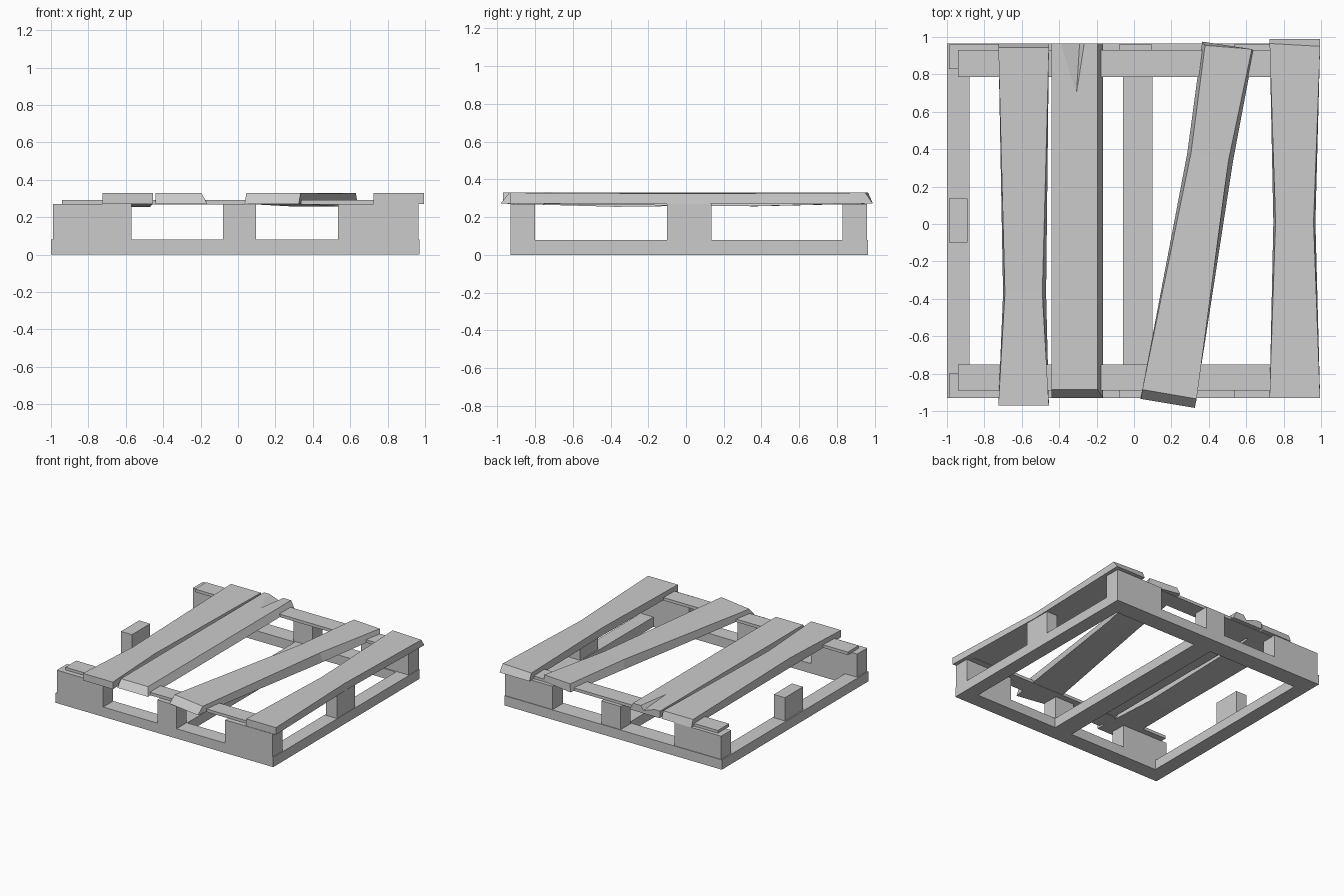
import bpy, bmesh


def mesh_object(name, verts, faces):
    me = bpy.data.meshes.new(name)
    me.from_pydata(verts, [], faces)
    bm = bmesh.new()
    bm.from_mesh(me)
    bmesh.ops.recalc_face_normals(bm, faces=bm.faces)
    bm.to_mesh(me)
    bm.free()
    ob = bpy.data.objects.new(name, me)
    bpy.context.collection.objects.link(ob)
    return ob


def loft(name, rings):
    """Skin a row of four-sided sections and cap both ends."""
    verts = [v for r in rings for v in r]
    n = len(rings)
    faces = [(0, 1, 2, 3), tuple(4 * (n - 1) + k for k in range(4))]
    for i in range(n - 1):
        for k in range(4):
            a, b = 4 * i + k, 4 * i + (k + 1) % 4
            faces.append((a, b, b + 4, a + 4))
    return mesh_object(name, verts, faces)


def box(name, x0, x1, y0, y1, z0, z1):
    return loft(name, [[(x0, y, z0), (x1, y, z0), (x1, y, z1), (x0, y, z1)]
                       for y in (y0, y1)])


def slat(name, sections):
    """Each section: bottom left xy, bottom right xy, top left xy, top right xy, bottom z, top z."""
    return loft(name, [[(*bl, zb), (*br, zb), (*tr, zt), (*tl, zt)]
                       for bl, br, tl, tr, zb, zt in sections])


# Base frame
box("base_front", -1, 0.97, -0.93, -0.80, 0, 0.08)
box("base_back", -1, 0.97, 0.82, 0.965, 0, 0.08)
for side, x0, x1 in (("left", -1, -0.88), ("middle", -0.06, 0.10), ("right", 0.855, 0.97)):
    box("base_" + side, x0, x1, -0.80, 0.82, 0, 0.08)

# Spacer blocks
for row, y0, y1 in (("front", -0.93, -0.80), ("back", 0.83, 0.96)):
    for side, x0, x1 in (("left", -0.99, -0.57), ("middle", -0.08, 0.095), ("right", 0.535, 0.965)):
        box(f"{row}_{side}_block", x0, x1, y0, y1, 0.08, 0.27)
for side, x0, x1 in (("left", -0.99, -0.89), ("right", 0.865, 0.965)):
    box(f"side_{side}_block", x0, x1, -0.10, 0.135, 0.08, 0.27)

# Thin cross boards under the slats
box("front_cross_board", -0.94, 0.93, -0.89, -0.75, 0.268, 0.292)
box("back_cross_board", -0.94, 0.93, 0.785, 0.93, 0.268, 0.292)

# Warped top slats
slat("slat_left", [
    ((-0.725, -0.97), (-0.455, -0.97), (-0.725, -0.97), (-0.455, -0.97), 0.272, 0.33),
    ((-0.70, -0.37), (-0.47, -0.37), (-0.69, -0.37), (-0.49, -0.37), 0.255, 0.327),
    ((-0.725, 0.965), (-0.455, 0.965), (-0.725, 0.945), (-0.455, 0.945), 0.272, 0.33)])
chipped = slat("slat_chipped", [
    ((-0.44, -0.93), (-0.165, -0.93), (-0.44, -0.885), (-0.195, -0.885), 0.272, 0.33),
    ((-0.44, 0.965), (-0.165, 0.965), (-0.44, 0.965), (-0.195, 0.965), 0.272, 0.33)])
slat("slat_skewed", [
    ((0.035, -0.935), (0.325, -0.983), (0.045, -0.885), (0.335, -0.935), 0.272, 0.33),
    ((0.285, 0.38), (0.53, 0.34), (0.305, 0.38), (0.505, 0.34), 0.258, 0.327),
    ((0.365, 0.975), (0.64, 0.925), (0.38, 0.955), (0.63, 0.935), 0.272, 0.33)])
slat("slat_right", [
    ((0.725, -0.93), (0.995, -0.93), (0.725, -0.93), (0.995, -0.93), 0.272, 0.33),
    ((0.745, 0.01), (0.97, 0.01), (0.757, 0.01), (0.96, 0.01), 0.27, 0.325),
    ((0.725, 0.99), (0.995, 0.99), (0.725, 0.965), (0.995, 0.95), 0.272, 0.33)])

# Splintered notch at the back end of the chipped slat
cutter = mesh_object("notch_cutter",
                     [(-0.41, 0.98, 0.335), (-0.26, 0.98, 0.335), (-0.31, 0.66, 0.335), (-0.29, 0.98, 0.293)],
                     [(0, 1, 2), (0, 1, 3), (1, 2, 3), (2, 0, 3)])
cutter.hide_render = True
cutter.hide_set(True)
mod = chipped.modifiers.new("notch", 'BOOLEAN')
mod.operation = 'DIFFERENCE'
mod.object = cutter
mod.solver = 'EXACT'
